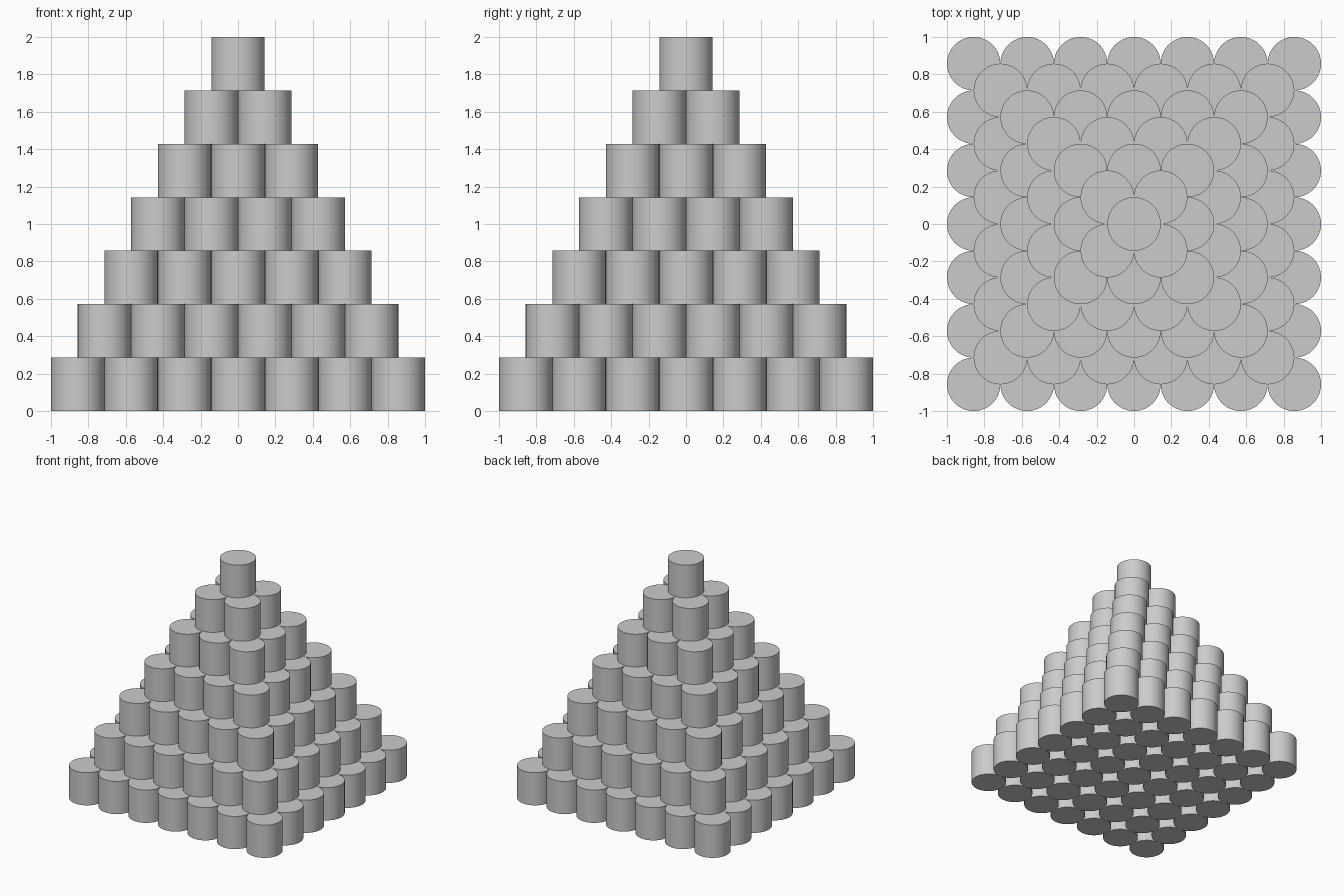
import bpy

if "Cube" in bpy.data.objects:
    bpy.data.objects.remove(bpy.data.objects["Cube"])

LAYERS = 7
SIZE = 2 / LAYERS          # diameter, height and spacing of every cylinder

# One smooth-sided cylinder used as the shared mesh
bpy.ops.mesh.primitive_cylinder_add(vertices=64, radius=SIZE / 2, depth=SIZE)
first = bpy.context.object
bpy.ops.object.shade_smooth_by_angle()
mesh = first.data
mesh.name = "cylinder"
bpy.data.objects.remove(first)


def add_layer(level):
    """Square grid of cylinders, one fewer per side on each level up."""
    n = LAYERS - level
    for i in range(n):
        for j in range(n):
            ob = bpy.data.objects.new(f"layer_{level + 1}_cylinder_{i + 1}_{j + 1}", mesh)
            ob.location = ((i - (n - 1) / 2) * SIZE,
                           (j - (n - 1) / 2) * SIZE,
                           (level + 0.5) * SIZE)
            bpy.context.collection.objects.link(ob)


# Stacked pyramid
for level in range(LAYERS):
    add_layer(level)
